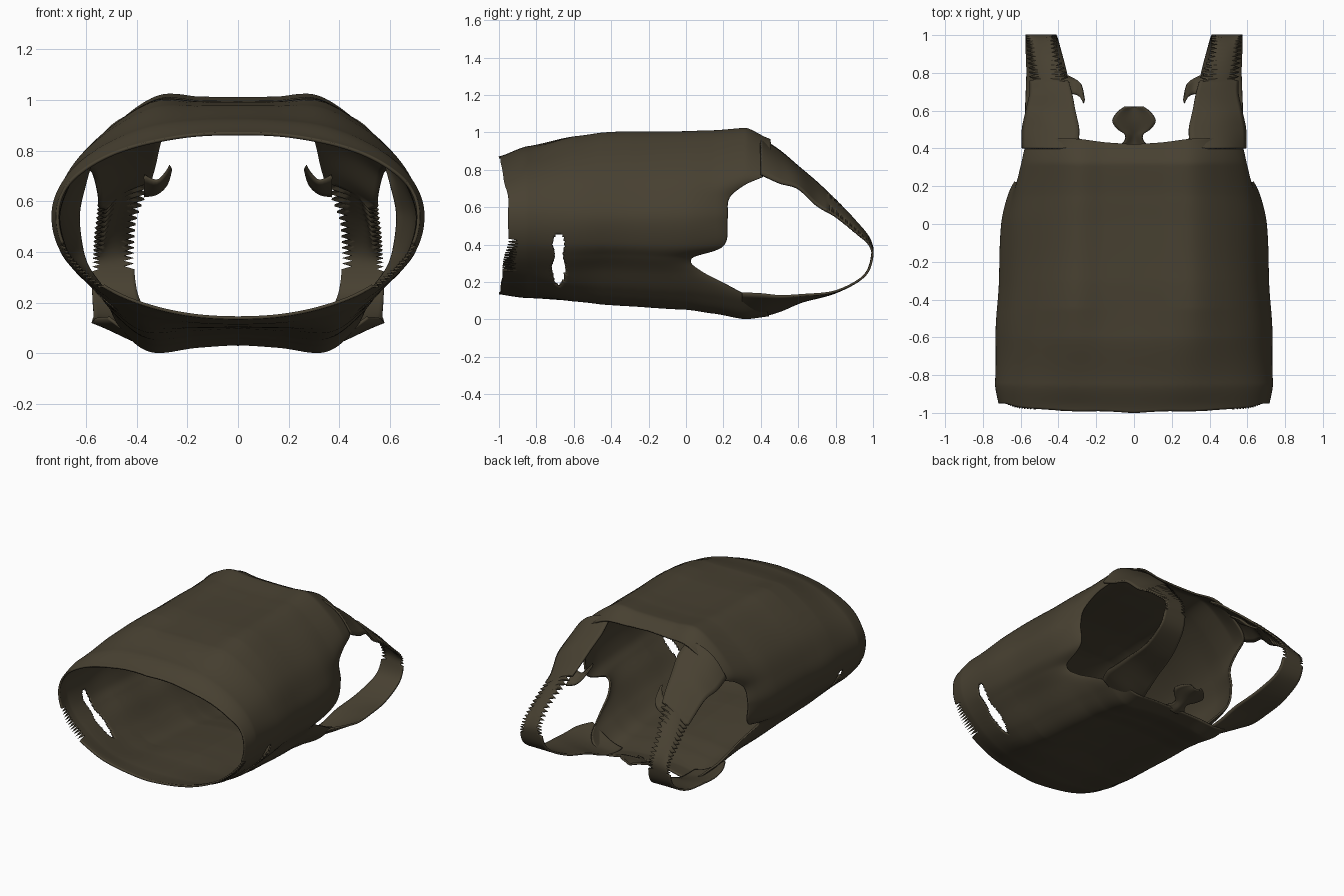
import bpy, math

if "Cube" in bpy.data.objects:
    bpy.data.objects.remove(bpy.data.objects["Cube"])

cloth = bpy.data.materials.new("dark olive cloth")
cloth.use_nodes = True
colour = (0.064, 0.052, 0.031, 1)
cloth.diffuse_color = colour
bsdf = cloth.node_tree.nodes["Principled BSDF"]
bsdf.inputs["Base Color"].default_value = colour
bsdf.inputs["Roughness"].default_value = 0.9


def spline(rows, t):
    """Smooth curve through evenly spaced rows, t from 0 to 1."""
    s = t * (len(rows) - 1)
    i = min(int(s), len(rows) - 2)
    f = s - i
    a, b, c, d = (rows[max(0, min(len(rows) - 1, i + k))] for k in (-1, 0, 1, 2))
    return [q + f * ((r - p) / 2 + f * (p - 2.5 * q + 2 * r - e / 2
            + f * (1.5 * (q - r) + (e - p) / 2))) for p, q, r, e in zip(a, b, c, d)]


def lookup(keys, y):
    """Eased lookup of a row by its first value."""
    y = max(keys[0][0], min(keys[-1][0], y))
    for p, q in zip(keys, keys[1:]):
        if y <= q[0]:
            f = (y - p[0]) / (q[0] - p[0])
            f = f * f * (3 - 2 * f) * 0.4 + f * 0.6
            return [m + (n - m) * f for m, n in zip(p, q)]


def sheet(name, grid, hole=None, mirror=True):
    """Cloth sheet from a grid of points, mirrored and given thickness."""
    n = len(grid[0])
    verts = [p for row in grid for p in row]
    faces = []
    for i in range(len(grid) - 1):
        for j in range(n - 1):
            f = (i * n + j, i * n + j + 1, (i + 1) * n + j + 1, (i + 1) * n + j)
            mid = [sum(verts[k][a] for k in f) / 4 for a in range(3)]
            if not (hole and hole(*mid)):
                faces.append(f)
    mesh = bpy.data.meshes.new(name)
    mesh.from_pydata(verts, [], faces)
    mesh.materials.append(cloth)
    ob = bpy.data.objects.new(name, mesh)
    bpy.context.collection.objects.link(ob)
    if mirror:
        ob.modifiers.new("mirror", "MIRROR").merge_threshold = 0.0005
    thick = ob.modifiers.new("thickness", "SOLIDIFY")
    thick.thickness = 0.012
    thick.offset = 0
    bpy.ops.object.select_all(action="DESELECT")
    ob.select_set(True)
    bpy.context.view_layer.objects.active = ob
    bpy.ops.object.shade_smooth_by_angle(angle=math.radians(40))


# Half cross-section, top centre to bottom centre: width, height, hem y, far edge y
profile = [
    (0, 0.99, -1.0, 0.42), (0.22, 0.995, -0.99, 0.43), (0.45, 1.01, -0.99, 0.45),
    (0.67, 0.81, -0.98, 0.45), (0.85, 0.54, -0.97, 0.42), (0.95, 0.27, -0.95, 0.24),
    (1.0, 0, -0.95, 0.22), (0.96, -0.28, -0.95, 0.20), (0.89, -0.43, -0.97, 0.03),
    (0.80, -0.58, -0.98, 0.09), (0.67, -0.82, -0.98, 0.38), (0.50, -0.99, -0.99, 0.44),
    (0.24, -0.96, -0.99, 0.43), (0, -0.94, -1.0, 0.42)]
# Along the body: y, half width, top, bottom
body_keys = [(-1, 0.70, 0.865, 0.14), (-0.85, 0.732, 0.92, 0.115),
             (-0.6, 0.725, 0.975, 0.09), (-0.3, 0.712, 0.99, 0.075),
             (0, 0.698, 0.99, 0.055), (0.15, 0.688, 0.995, 0.035),
             (0.32, 0.685, 1.01, 0.006), (0.45, 0.69, 0.95, 0.02)]
MID = 0.54


def body_point(t, s, column):
    u, v, start, end = spline(profile, t)
    u = max(0, u)
    y = start + (end - start) * s
    if 0.53 < t < 0.72 and column % 2:      # frayed hem low on the sides
        y = max(y, 0.02 * s - 0.89)
    _, w, top, low = lookup(body_keys, y)
    # the section becomes a plain oval towards the hem
    oval = math.copysign(max(0, 1 - u ** 2.1) ** 0.476, v)
    v += (oval - v) * max(0, min(1, -(y + 0.45) / 0.5))
    z = MID + v * ((top - MID) if v > 0 else (MID - low))
    fold = 0.003 * math.sin(13 * y + 5 * t) * math.sin(math.pi * t)
    curl = 0.055 * s ** 14 * max(0, 1 - v * v) ** 2   # armhole edge turns in
    return (u * (w + fold) - curl * u, y, z + fold * v)


def side_slot(x, y, z):
    half = 0.042 * math.sqrt(max(0, 1 - ((z - 0.32) / 0.14) ** 2))
    waist = 0.018 * math.exp(-((z - 0.34) / 0.04) ** 2)
    return x > 0.4 and abs(y + 0.68) < half - waist


COLS, ROWS = 130, 130
sheet("vest_body", [[body_point(j / COLS, i / ROWS, j) for j in range(COLS + 1)]
                    for i in range(ROWS + 1)], side_slot)

# Shoulder straps: y, inner x, inner z, outer x, outer z, bulge
strap_keys = [
    (0.40, 0.30, 0.965, 0.59, 0.775, 0.045), (0.50, 0.29, 0.90, 0.59, 0.73, 0.03),
    (0.60, 0.31, 0.815, 0.57, 0.70, 0.02), (0.70, 0.33, 0.73, 0.55, 0.61, 0.01),
    (0.80, 0.36, 0.635, 0.555, 0.55, 0.01), (0.90, 0.40, 0.53, 0.565, 0.47, 0.01),
    (0.98, 0.41, 0.43, 0.57, 0.40, 0), (0.995, 0.41, 0.34, 0.575, 0.33, 0),
    (0.95, 0.395, 0.23, 0.575, 0.23, 0), (0.80, 0.355, 0.145, 0.57, 0.15, 0),
    (0.62, 0.32, 0.095, 0.575, 0.13, -0.01), (0.50, 0.30, 0.045, 0.575, 0.125, -0.015),
    (0.40, 0.28, 0.02, 0.56, 0.135, -0.03), (0.30, 0.28, 0.02, 0.51, 0.14, -0.03)]


def strap_point(t, s, row):
    y, xi, zi, xo, zo, bulge = spline(strap_keys, t)
    if 0.28 < t < 0.54 and row % 2:          # frayed edges
        xi += 0.04
        xo -= 0.03
    b = bulge * math.sin(math.pi * s)
    return (xi + (xo - xi) * s + 0.6 * b, y, zi + (zo - zi) * s + b)


sheet("shoulder_straps", [[strap_point(i / 110, j / 12, i) for j in range(13)]
                          for i in range(111)])

# Small loose flap on the inner edge of each strap
flap = [(0.37, 0.69, 0.70, 0.37, 0.79, 0.62), (0.32, 0.69, 0.68, 0.32, 0.77, 0.63),
        (0.285, 0.67, 0.71, 0.28, 0.74, 0.67), (0.268, 0.64, 0.74, 0.262, 0.66, 0.73)]
grid = []
for i in range(13):
    p = spline(flap, i / 12)
    grid.append([tuple(p[k] + (p[k + 3] - p[k]) * j / 4 for k in range(3))
                 for j in range(5)])
sheet("strap_flaps", grid)

# Neck tab on the lower panel: y, half width, z
tab = [(0.40, 0.09, 0.045), (0.44, 0.05, 0.055), (0.475, 0.05, 0.07),
       (0.505, 0.09, 0.085), (0.545, 0.115, 0.10), (0.59, 0.09, 0.11),
       (0.62, 0.05, 0.115)]
grid = []
for i in range(25):
    y, w, z = spline(tab, i / 24)
    grid.append([(w * (j / 5 - 1), y, z + 0.01 * math.cos(j * math.pi / 5))
                 for j in range(11)])
sheet("neck_tab", grid, mirror=False)
